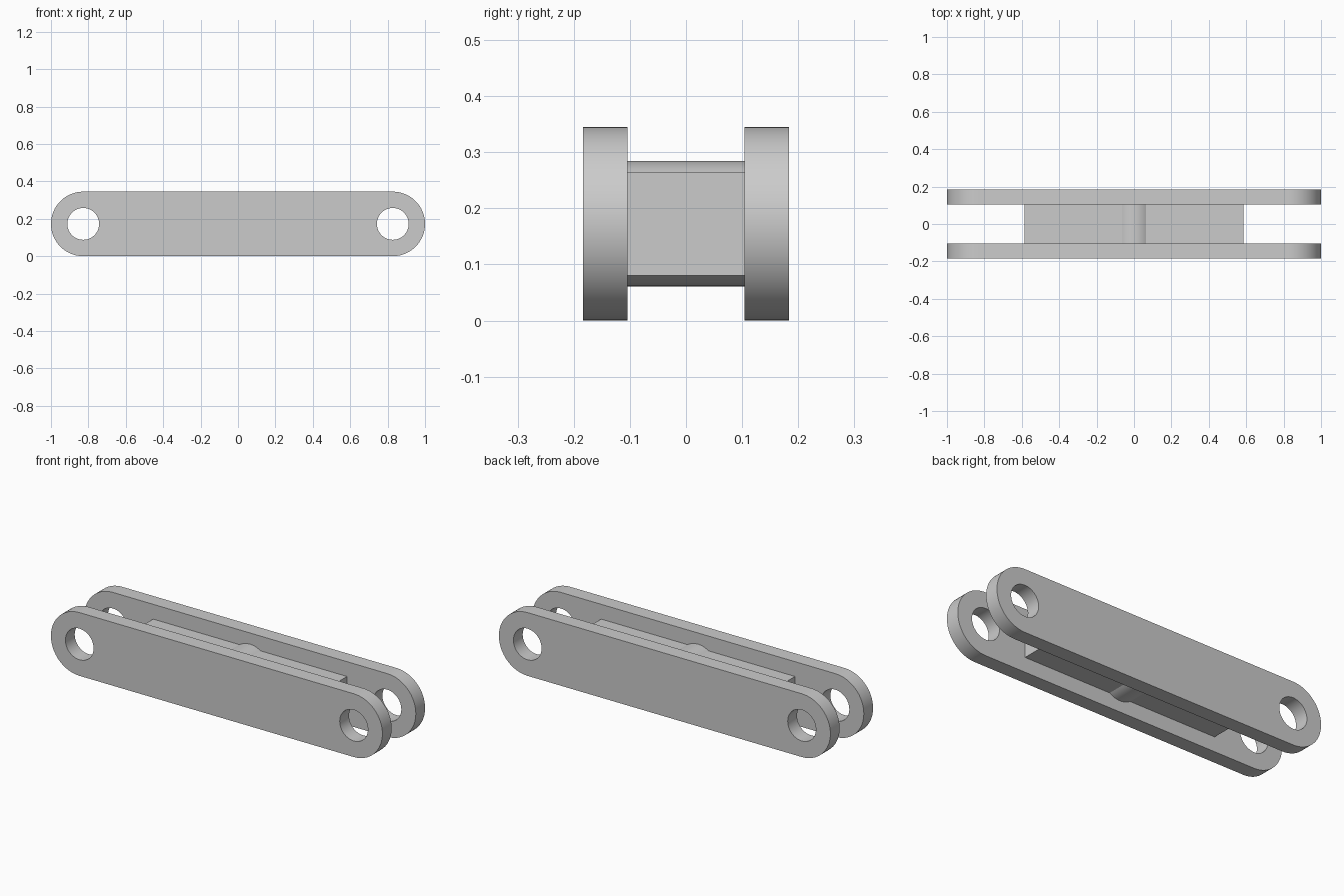
import bpy, bmesh
from math import pi, cos, sin, radians

cube = bpy.data.objects.get("Cube")
if cube:
    bpy.data.objects.remove(cube, do_unlink=True)

MID_Z = 0.1725       # height of the pin axis
END_R = 0.1725       # rounded end radius
PIN_X = 1 - END_R    # pin hole distance from centre
HOLE_R = 0.085
GAP = 0.104          # half the space between the plates
THICK = 0.08

steel = bpy.data.materials.new("grey_steel")
steel.use_nodes = True
grey = (0.6, 0.6, 0.6, 1)
steel.diffuse_color = grey
steel.node_tree.nodes["Principled BSDF"].inputs["Base Color"].default_value = grey


def arc(cx, r, start, end, steps):
    return [(cx + r * cos(start + (end - start) * i / steps),
             r * sin(start + (end - start) * i / steps)) for i in range(steps)]


def extruded(name, outlines, half_depth, y):
    """Fill closed outlines in the x-z plane and give them depth along y."""
    curve = bpy.data.curves.new(name, "CURVE")
    curve.dimensions = "2D"
    curve.fill_mode = "BOTH"
    curve.extrude = half_depth
    for points in outlines:
        spline = curve.splines.new("POLY")
        spline.points.add(len(points) - 1)
        for p, (x, z) in zip(spline.points, points):
            p.co = (x, z, 0, 1)
        spline.use_cyclic_u = True
    obj = bpy.data.objects.new(name, curve)
    bpy.context.collection.objects.link(obj)
    obj.rotation_euler.x = pi / 2
    obj.location = (0, y, MID_Z)
    bpy.ops.object.select_all(action="DESELECT")
    obj.select_set(True)
    bpy.context.view_layer.objects.active = obj
    bpy.ops.object.convert(target="MESH")
    obj = bpy.context.object
    # Weld the caps to the walls
    bm = bmesh.new()
    bm.from_mesh(obj.data)
    bmesh.ops.remove_doubles(bm, verts=bm.verts, dist=1e-5)
    bmesh.ops.recalc_face_normals(bm, faces=bm.faces)
    bm.to_mesh(obj.data)
    bm.free()
    obj.data.materials.clear()
    obj.data.materials.append(steel)
    bpy.ops.object.shade_smooth_by_angle(angle=radians(30))
    return obj


# Side plates: rounded bars with a pin hole at each end
bar = (arc(PIN_X, END_R, -pi / 2, pi / 2, 32) + [(PIN_X, END_R)]
       + arc(-PIN_X, END_R, pi / 2, 3 * pi / 2, 32) + [(-PIN_X, -END_R)])
holes = [arc(s * PIN_X, HOLE_R, 0, 2 * pi, 48) for s in (-1, 1)]
for name, side in (("front_plate", -1), ("back_plate", 1)):
    extruded(name, [bar] + holes, THICK / 2, side * (GAP + THICK / 2))

# Spacer between the plates: a block whose middle swells into a round boss
BLOCK_X, BLOCK_Z, BOSS_R = 0.585, 0.092, 0.1115
a = math_angle = pi / 2 - 0.6
half = (BOSS_R ** 2 - BLOCK_Z ** 2) ** 0.5
from math import atan2
a = atan2(BLOCK_Z, half)
top = arc(0, BOSS_R, a, pi - a, 16) + [(-half, BLOCK_Z)]
bottom = [(-x, -z) for x, z in top]
spacer = ([(BLOCK_X, BLOCK_Z)] + top + [(-BLOCK_X, BLOCK_Z), (-BLOCK_X, -BLOCK_Z)]
          + bottom + [(BLOCK_X, -BLOCK_Z)])
extruded("spacer_block", [spacer], GAP, 0)
